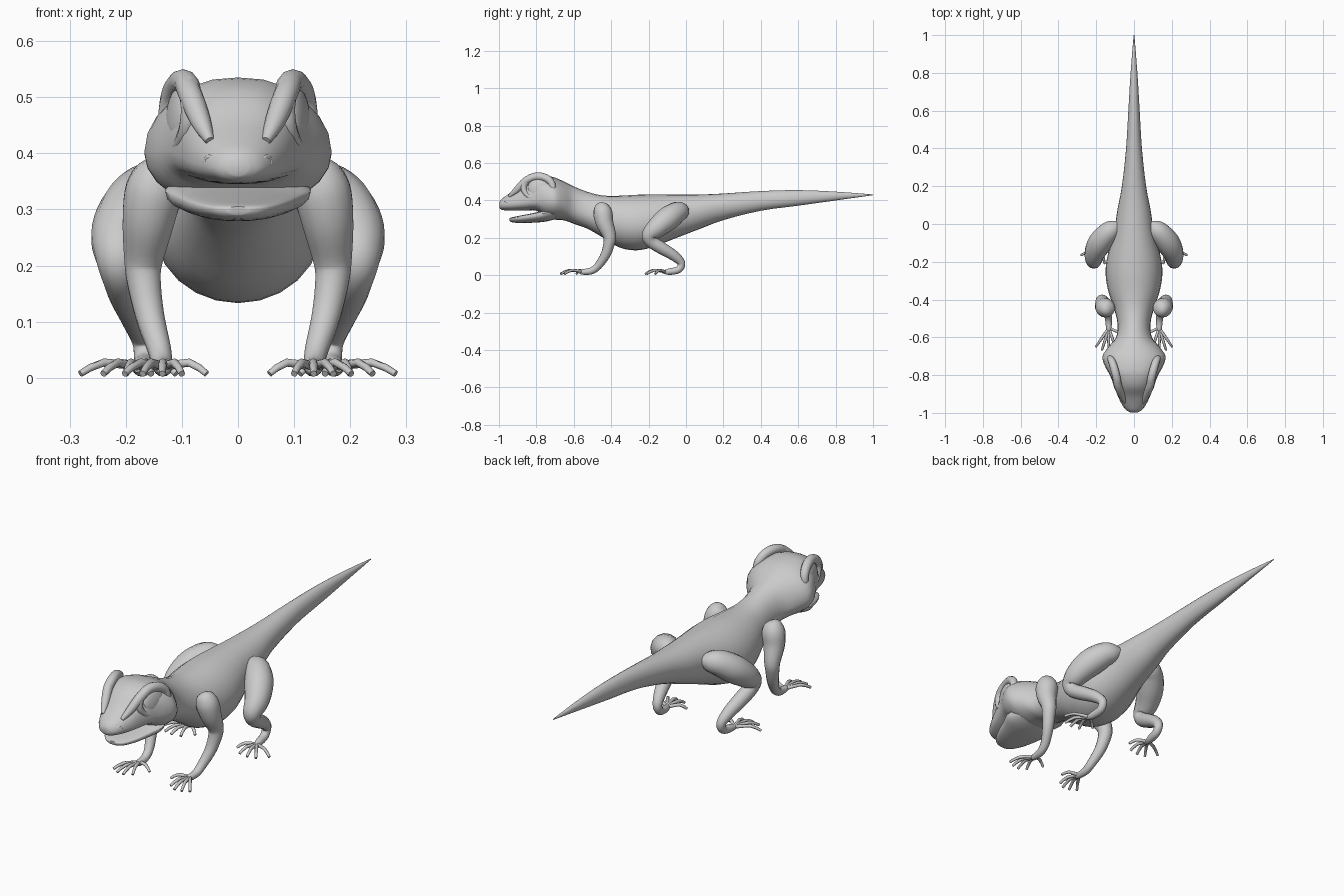
import bpy, bmesh, math
from mathutils import Vector

if "Cube" in bpy.data.objects:
    bpy.data.objects.remove(bpy.data.objects["Cube"])

skin = bpy.data.materials.new("grey skin")
skin.diffuse_color = (0.6, 0.6, 0.6, 1)
skin.use_nodes = True
skin.node_tree.nodes["Principled BSDF"].inputs["Base Color"].default_value = skin.diffuse_color


def spline(rows, steps):
    """Smoothly interpolate rows of numbers (Catmull-Rom)."""
    out = []
    for i in range(len(rows) - 1):
        a, b = rows[max(i - 1, 0)], rows[i]
        c, d = rows[i + 1], rows[min(i + 2, len(rows) - 1)]
        for s in range(steps):
            t = s / steps
            out.append([0.5 * (2 * q + (r - p) * t + (2 * p - 5 * q + 4 * r - w) * t * t
                               + (3 * q - p - 3 * r + w) * t ** 3)
                        for p, q, r, w in zip(a, b, c, d)])
    return out + [list(rows[-1])]


def finish(name, bm, mirror=False):
    bmesh.ops.recalc_face_normals(bm, faces=bm.faces)
    mesh = bpy.data.meshes.new(name)
    bm.to_mesh(mesh)
    bm.free()
    ob = bpy.data.objects.new(name, mesh)
    bpy.context.collection.objects.link(ob)
    mesh.materials.append(skin)
    bpy.ops.object.select_all(action='DESELECT')
    ob.select_set(True)
    bpy.context.view_layer.objects.active = ob
    bpy.ops.object.shade_smooth_by_angle(angle=math.radians(50))
    if mirror:
        ob.modifiers.new("mirror", 'MIRROR').use_clip = False
    return ob


def skin_rings(bm, rings, closed=False):
    loops = [[bm.verts.new(p) for p in ring] for ring in rings]
    n = len(loops[0])
    pairs = list(zip(loops, loops[1:]))
    if closed:
        pairs.append((loops[-1], loops[0]))
    for a, b in pairs:
        for i in range(n):
            j = (i + 1) % n
            bm.faces.new((a[i], a[j], b[j], b[i]))
    if not closed:
        bm.faces.new(loops[0])
        bm.faces.new(loops[-1])


def trunk(name, rows, sides=24):
    """Rows: y, bottom z, widest z, top z, half width, squareness."""
    rings = []
    for y, zb, zw, zt, w, e in spline(rows, 3):
        ring = []
        for k in range(sides):
            a = 2 * math.pi * k / sides
            c, s = math.cos(a), math.sin(a)
            x = math.copysign(abs(c) ** (2 / e), c) * w
            z = math.copysign(abs(s) ** (2 / e), s) * ((zt - zw) if s > 0 else (zw - zb))
            ring.append((x, y, zw + z))
        rings.append(ring)
    bm = bmesh.new()
    skin_rings(bm, rings)
    return finish(name, bm)


def add_tube(bm, rows, sides=12, steps=4, closed=False):
    """Rows: x, y, z, radius."""
    pts = spline(rows, steps)
    if closed:
        pts = pts[:-1]
    rings = []
    for i, p in enumerate(pts):
        if closed:
            prev, nxt = pts[i - 1], pts[(i + 1) % len(pts)]
        else:
            prev, nxt = pts[max(i - 1, 0)], pts[min(i + 1, len(pts) - 1)]
        t = (Vector(nxt[:3]) - Vector(prev[:3])).normalized()
        u = t.cross(Vector((0, 0, 1) if closed and abs(t.z) < .7 else (1, 0, 0))).normalized()
        if closed:
            u = t.cross(Vector((1, 0, 0))).normalized()
        v = t.cross(u)
        rings.append([Vector(p[:3]) + p[3] * (u * math.cos(2 * math.pi * k / sides)
                      + v * math.sin(2 * math.pi * k / sides)) for k in range(sides)])
    skin_rings(bm, rings, closed)


def limb(name, rows):
    bm = bmesh.new()
    add_tube(bm, rows, 14)
    finish(name, bm, True)


def toes(name, root, tips):
    """Bent toes fanning out from the foot."""
    bm = bmesh.new()
    for tx, ty in tips:
        a, b = Vector(root), Vector((tx, ty, .007))
        k = a.lerp(b, .6)
        k.z = .027
        add_tube(bm, [(*a, .008), (*k, .0075), (*b, .006)], 8, 2)
    finish(name, bm, True)


# body with tail, neck and upper head
trunk("body", [
    (1.0, .428, .43, .432, .002, 2), (.8, .40, .425, .447, .018, 2),
    (.6, .372, .41, .455, .03, 2), (.4, .345, .395, .45, .042, 2),
    (.2, .295, .37, .437, .064, 2), (.08, .25, .345, .432, .087, 2),
    (-.05, .20, .32, .432, .108, 2), (-.18, .15, .28, .432, .143, 2),
    (-.27, .133, .27, .43, .15, 2), (-.36, .15, .28, .425, .135, 2),
    (-.45, .205, .30, .427, .105, 2), (-.53, .25, .33, .447, .087, 2),
    (-.60, .275, .36, .475, .095, 2), (-.65, .293, .385, .50, .135, 2),
    (-.70, .297, .40, .522, .167, 2), (-.75, .31, .405, .533, .155, 2.2),
    (-.80, .345, .405, .533, .128, 2.5), (-.86, .345, .395, .51, .104, 2.4),
    (-.91, .345, .385, .463, .086, 2.3), (-.955, .346, .38, .43, .064, 2.2),
    (-.985, .35, .375, .408, .042, 2), (-.998, .36, .375, .39, .018, 2)])

# lower jaw
trunk("lower_jaw", [
    (-.66, .31, .34, .36, .08, 2), (-.74, .289, .335, .352, .13, 2.2),
    (-.80, .282, .322, .336, .112, 2.3), (-.88, .279, .31, .32, .082, 2.3),
    (-.93, .283, .303, .31, .05, 2.2), (-.945, .291, .3, .305, .02, 2)])

# eyelid ridges circling the eyes, thicker at the brow
ridge = []
for k in range(17):
    a = 2 * math.pi * k / 16
    c, s = math.cos(a), math.sin(a)
    ridge.append((.106 + .02 * c - .008 * s, -.79 + .078 * c, .468 + .06 * s,
                  .017 + .005 * s))
bm = bmesh.new()
add_tube(bm, ridge, 10, 2, True)
finish("eyelid_ridge", bm, True)

# brow ridges running down to the snout
limb("brow_ridge", [(.095, -.76, .527, .008), (.096, -.80, .53, .018),
                    (.085, -.855, .505, .021), (.066, -.905, .456, .018),
                    (.05, -.945, .422, .008)])

# eyes
bm = bmesh.new()
bmesh.ops.create_uvsphere(bm, u_segments=20, v_segments=12, radius=1)
for v in bm.verts:
    x, y, z = v.co
    v.co = (.107 + .018 * x + .014 * y - .006 * z, -.79 + .056 * y - .005 * x, .466 + .055 * z)
finish("eye", bm, True)

# nostril rims
bm = bmesh.new()
add_tube(bm, [(.05 + .008 * math.cos(k * math.pi / 4),
               -.966 + .008 * math.cos(k * math.pi / 4),
               .385 + .009 * math.sin(k * math.pi / 4), .0045) for k in range(9)], 8, 1, True)
finish("nostril", bm, True)

# front legs
limb("front_leg", [
    (.135, -.455, .385, .012), (.14, -.453, .372, .036), (.15, -.445, .335, .051),
    (.16, -.435, .28, .047), (.168, -.41, .215, .036), (.168, -.41, .175, .031),
    (.157, -.43, .11, .026), (.14, -.47, .05, .021), (.135, -.51, .022, .018),
    (.133, -.56, .018, .014), (.133, -.57, .018, .006)])
toes("front_toes", (.133, -.55, .018),
     [(.056, -.585), (.10, -.65), (.135, -.672), (.17, -.668), (.202, -.65)])

# hind legs
limb("hind_leg", [
    (.08, 0, .35, .02), (.105, -.02, .345, .045), (.14, -.05, .335, .058),
    (.18, -.10, .30, .064), (.208, -.155, .255, .055), (.213, -.195, .215, .042),
    (.208, -.185, .18, .034), (.196, -.13, .145, .033), (.18, -.065, .105, .028),
    (.168, -.025, .065, .021), (.167, -.04, .03, .019), (.172, -.09, .019, .017),
    (.18, -.125, .018, .008)])
toes("hind_toes", (.177, -.11, .018),
     [(.11, -.165), (.155, -.21), (.20, -.218), (.24, -.208), (.281, -.165)])
